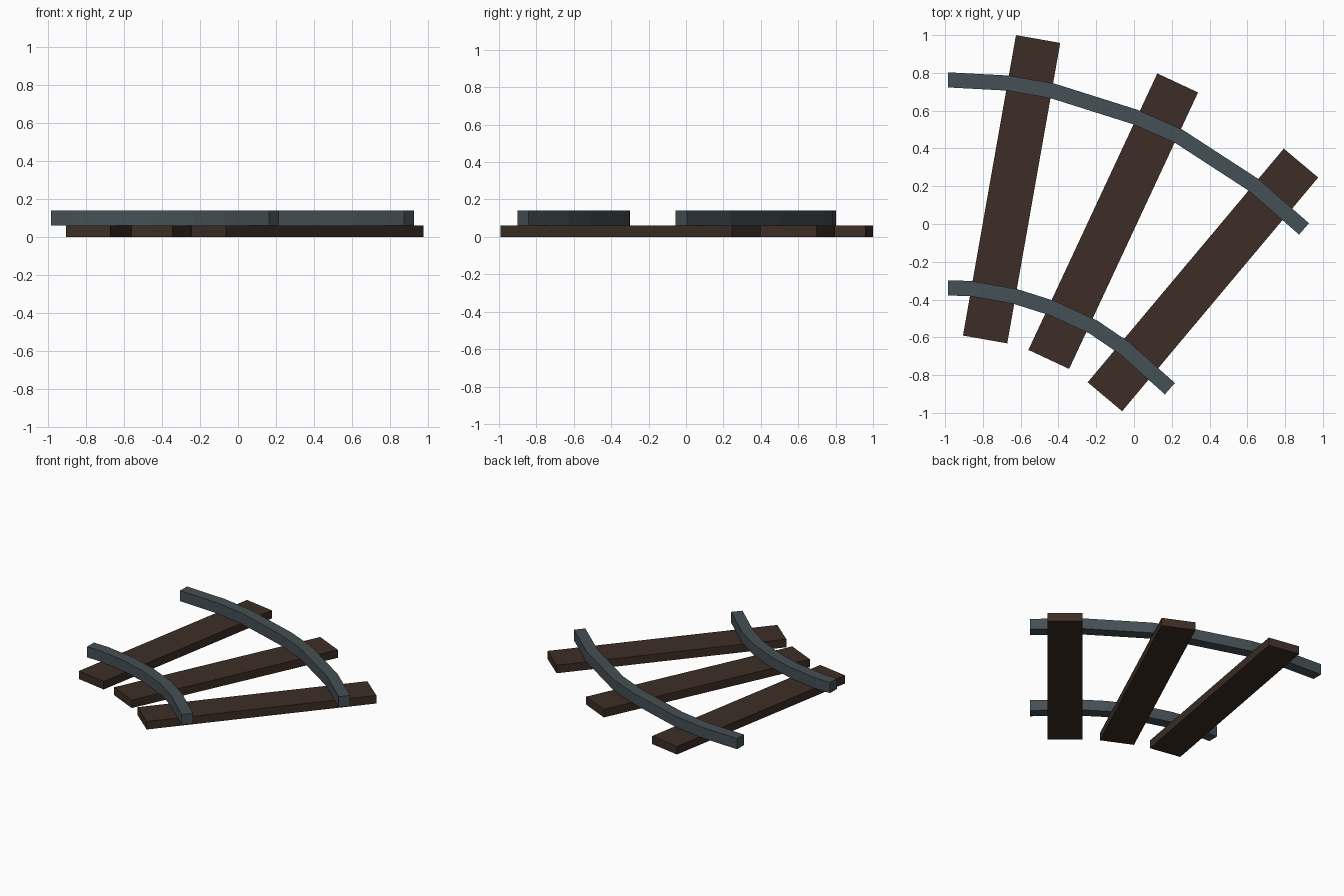
import bpy, bmesh, math
from mathutils import Vector

if "Cube" in bpy.data.objects:
    bpy.data.objects.remove(bpy.data.objects["Cube"])

SLEEPER_H = 0.06
RAIL_TOP = 0.14
RAIL_W = 0.08


def material(name, rgb):
    m = bpy.data.materials.new(name)
    m.diffuse_color = (*rgb, 1.0)
    m.use_nodes = True
    m.node_tree.nodes["Principled BSDF"].inputs["Base Color"].default_value = m.diffuse_color
    return m


wood = material("dark_brown_wood", (0.048, 0.027, 0.019))
steel = material("slate_grey_steel", (0.060, 0.080, 0.090))


def finish(name, bm, mat):
    bmesh.ops.recalc_face_normals(bm, faces=bm.faces)
    mesh = bpy.data.meshes.new(name)
    bm.to_mesh(mesh)
    bm.free()
    mesh.materials.append(mat)
    obj = bpy.data.objects.new(name, mesh)
    bpy.context.collection.objects.link(obj)
    return obj


def sleeper(name, x, y, degrees):
    bm = bmesh.new()
    bmesh.ops.create_cube(bm, size=1.0)
    bmesh.ops.scale(bm, vec=(0.238, 1.615, SLEEPER_H), verts=bm.verts)
    obj = finish(name, bm, wood)
    obj.location = (x, y, SLEEPER_H / 2)
    obj.rotation_euler.z = -math.radians(degrees)


def rail(name, path):
    """Square bar swept along a flat path with mitred joints."""
    bm = bmesh.new()
    pts = [Vector(p) for p in path]
    dirs = [(b - a).normalized() for a, b in zip(pts, pts[1:])]
    rings = []
    for i, p in enumerate(pts):
        if i == 0:
            side = Vector((0, 1)) * RAIL_W / 2          # square cut at the start
        else:
            d0, d1 = dirs[i - 1], dirs[min(i, len(dirs) - 1)]
            t = (d0 + d1).normalized()
            side = Vector((-t.y, t.x)) * RAIL_W / 2 / t.dot(d0)
        a, b = p + side, p - side
        rings.append([bm.verts.new(co) for co in (
            (a.x, a.y, SLEEPER_H), (b.x, b.y, SLEEPER_H),
            (b.x, b.y, RAIL_TOP), (a.x, a.y, RAIL_TOP))])
    for r0, r1 in zip(rings, rings[1:]):
        for k in range(4):
            n = (k + 1) % 4
            bm.faces.new((r0[k], r0[n], r1[n], r1[k]))
    bm.faces.new(rings[0])
    bm.faces.new(rings[-1])
    finish(name, bm, steel)


# Sleepers fanning around the curve
for i, (x, y, a) in enumerate([(-0.648, 0.184, 10), (-0.11, 0.015, 25), (0.365, -0.296, 40)]):
    sleeper(f"sleeper_{i + 1}", x, y, a)

# Curved rails
rail("outer_rail", [(-0.985, 0.763), (-0.667, 0.746), (-0.429, 0.704), (0.005, 0.567),
                    (0.238, 0.464), (0.635, 0.206), (0.900, -0.026)])
rail("inner_rail", [(-0.985, -0.339), (-0.87, -0.341), (-0.63, -0.383), (-0.431, -0.446),
                    (-0.214, -0.546), (-0.048, -0.659), (0.190, -0.872)])
